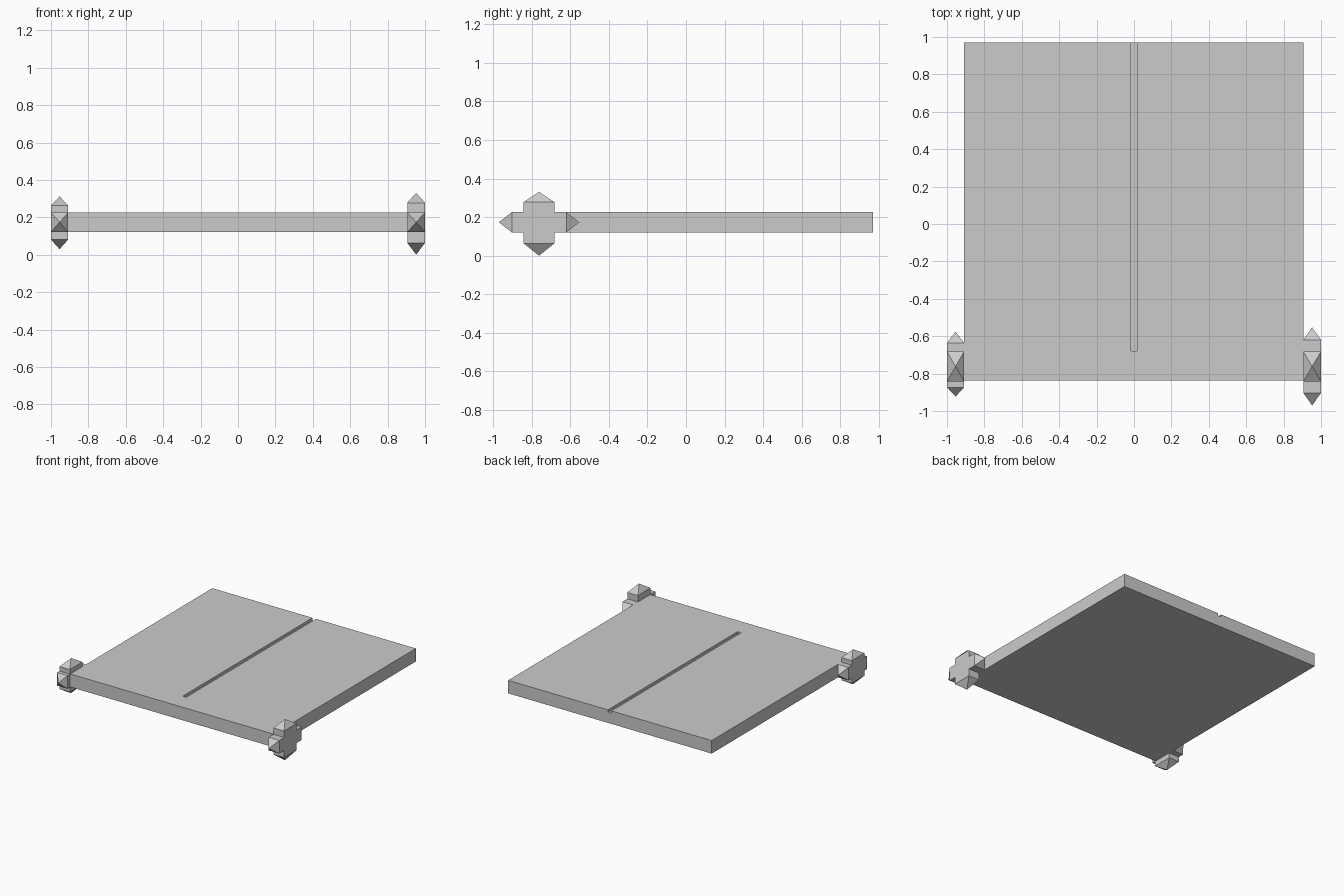
import bpy, bmesh
from mathutils import Vector

if "Cube" in bpy.data.objects:
    bpy.data.objects.remove(bpy.data.objects["Cube"])


def finish(name, bm):
    bmesh.ops.recalc_face_normals(bm, faces=bm.faces)
    mesh = bpy.data.meshes.new(name)
    bm.to_mesh(mesh)
    bm.free()
    obj = bpy.data.objects.new(name, mesh)
    bpy.context.collection.objects.link(obj)
    return obj


def box(name, lo, hi):
    bm = bmesh.new()
    bmesh.ops.create_cube(bm, size=1)
    for v in bm.verts:
        v.co = [l + (c + 0.5) * (h - l) for c, l, h in zip(v.co, lo, hi)]
    return finish(name, bm)


def cross(name, x0, x1, hub, ends, tips):
    """Plus-shaped prism; each arm end is raised to a pyramid tip.
    hub, ends, tips = (y min, y max, z min, z max)"""
    a, b, c, d = hub
    y0, y1, z0, z1 = ends
    pts = [(y0, c), (a, c), (a, z0), (b, z0), (b, c), (y1, c),
           (y1, d), (b, d), (b, z1), (a, z1), (a, d), (y0, d)]
    bm = bmesh.new()
    sides = [[bm.verts.new((x, y, z)) for y, z in pts] for x in (x0, x1)]
    for s in sides:
        bm.faces.new(s)
    ym, zm = (a + b) / 2, (c + d) / 2
    apex = {2: (ym, tips[2]), 5: (tips[1], zm), 8: (ym, tips[3]), 11: (tips[0], zm)}
    for i in range(12):
        j = (i + 1) % 12
        quad = [sides[0][i], sides[0][j], sides[1][j], sides[1][i]]
        if i in apex:
            top = bm.verts.new(Vector(((x0 + x1) / 2, *apex[i])))
            for k in range(4):
                bm.faces.new((quad[k], quad[(k + 1) % 4], top))
        else:
            bm.faces.new(quad)
    return finish(name, bm)


# Flat board with a narrow groove open at the back edge
board = box("board", (-0.908, -0.838, 0.121), (0.905, 0.97, 0.226))
cutter = box("groove_cutter", (-0.016, -0.68, 0.206), (0.016, 1.1, 0.3))
cutter.hide_render = True
cutter.hide_set(True)
mod = board.modifiers.new("groove", 'BOOLEAN')
mod.operation = 'DIFFERENCE'
mod.solver = 'EXACT'
mod.object = cutter

# Spiked crosses on the front corners, the left one smaller
hub = (-0.842, -0.682, 0.121, 0.226)
cross("right_spiked_cross", 0.905, 1.0, hub,
      (-0.903, -0.62, 0.064, 0.278), (-0.97, -0.553, 0.0, 0.331))
cross("left_spiked_cross", -1.0, -0.908, hub,
      (-0.873, -0.637, 0.081, 0.263), (-0.923, -0.575, 0.03, 0.312))
